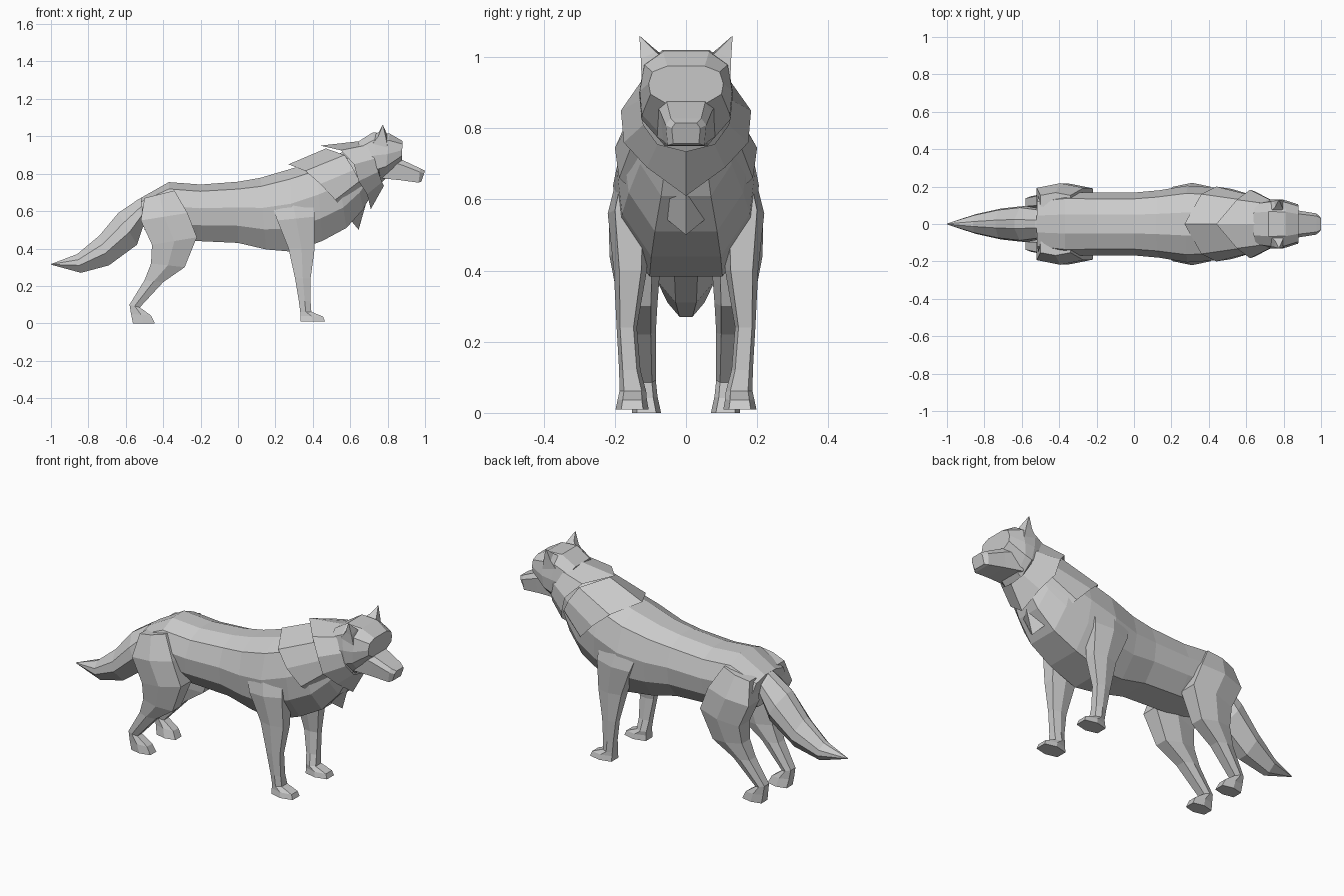
import bpy, bmesh

BODY = [(0, .3), (.12, .8), (.42, 1), (.72, .92), (1, .5)]
HEAD = [(0, .5), (.15, .9), (.45, 1), (.72, .95), (1, .45)]
MUZZLE = [(0, .75), (.25, 1), (1, .9)]
TAIL = [(0, .25), (.3, .9), (.6, 1), (1, .35)]


def loft(name, rings, cap=True, mirror=False):
    """Skin a list of closed rings with flat faces."""
    bm = bmesh.new()
    vs = [[bm.verts.new(p) for p in r] for r in rings]
    for a, b in zip(vs, vs[1:]):
        n = len(a)
        for i in range(n):
            j = (i + 1) % n
            bm.faces.new((a[i], a[j], b[j], b[i]))
    if cap:
        bm.faces.new(vs[0])
        bm.faces.new(vs[-1])
    bmesh.ops.remove_doubles(bm, verts=bm.verts, dist=1e-4)
    bmesh.ops.recalc_face_normals(bm, faces=bm.faces)
    me = bpy.data.meshes.new(name)
    bm.to_mesh(me)
    bm.free()
    ob = bpy.data.objects.new(name, me)
    bpy.context.collection.objects.link(ob)
    if mirror:
        ob.modifiers.new("Mirror", 'MIRROR').use_axis = (False, True, False)
    return ob


def ring(section, tx, tz, bx, bz, w):
    """Symmetric ring from top point to bottom point with half width w."""
    half = [(tx + (bx - tx) * t, w * f, tz + (bz - tz) * t) for t, f in section]
    return half + [(x, -y, z) for x, y, z in reversed(half)]


def collar(half):
    """Ring from a half outline whose ends lie on the centre line."""
    return half + [(x, -y, z) for x, y, z in reversed(half[1:-1])]


def leg_ring(xb, zb, xf, zf, y0, y1):
    """Six-sided leg section from back edge to front edge."""
    k = (y1 - y0) * .17
    xm, zm = (xb + xf) / 2, (zb + zf) / 2
    return [(xb, y0 + k, zb), (xb, y1 - k, zb), (xm, y1, zm),
            (xf, y1 - k, zf), (xf, y0 + k, zf), (xm, y0, zm)]


# Torso running into the neck
loft("torso", [ring(BODY, *r) for r in [
    (-.52, .67, -.50, .50, .15),
    (-.37, .755, -.36, .45, .17),
    (-.20, .742, -.22, .44, .168),
    (0, .757, 0, .43, .168),
    (.12, .778, .15, .395, .18),
    (.28, .825, .29, .383, .205),
    (.42, .87, .45, .44, .195),
    (.52, .90, .58, .51, .175),
    (.60, .93, .67, .61, .14),
    (.70, .96, .75, .76, .10)]])

# Two overlapping fur collars
loft("lower_mane", [
    collar([(.27, 0, .85), (.36, .16, .815), (.44, .2, .745),
            (.52, .188, .66), (.57, .11, .59), (.645, 0, .5)]),
    collar([(.47, 0, .935), (.57, .13, .9), (.62, .155, .82),
            (.65, .15, .76), (.68, .09, .7), (.69, 0, .66)])], cap=False)
loft("upper_mane", [
    collar([(.44, 0, .95), (.55, .13, .925), (.62, .183, .85),
            (.645, .175, .76), (.69, .11, .69), (.71, 0, .61)]),
    collar([(.66, 0, .975), (.70, .11, .955), (.73, .128, .88),
            (.75, .12, .81), (.77, .08, .755), (.78, 0, .735)])], cap=False)

# Head and muzzle
loft("head", [ring(HEAD, *r) for r in [
    (.64, .97, .72, .78, .12),
    (.72, 1.02, .765, .75, .132),
    (.81, 1.015, .785, .77, .13),
    (.88, .975, .875, .865, .105)]])
loft("muzzle", [ring(MUZZLE, *r) for r in [
    (.78, .91, .77, .775, .09),
    (.88, .873, .87, .765, .072),
    (.975, .828, .965, .752, .057),
    (1.0, .815, .98, .757, .04)]])

# Ears: pyramids pinched to a tip
tip = (.775, .13, 1.06)
loft("ear", [[(.80, .05, .985), (.72, .06, 1.0), (.72, .122, .96), (.80, .125, .94)],
             [(.795, .085, 1.015), (.755, .09, 1.025), (.75, .124, 1.0), (.79, .127, .995)],
             [tip, (.773, .128, 1.058), (.772, .13, 1.058), (.776, .131, 1.058)]],
     mirror=True)

# Tail
loft("tail", [ring(TAIL, *r) for r in [
    (-.47, .69, -.48, .56, .06),
    (-.53, .665, -.51, .51, .085),
    (-.64, .59, -.54, .42, .097),
    (-.74, .47, -.69, .31, .083),
    (-.86, .37, -.84, .27, .052),
    (-1.0, .317, -.998, .313, .003)]])

# Legs with paws
loft("front_leg", [leg_ring(*r) for r in [
    (.17, .66, .40, .70, .09, .19),
    (.21, .55, .41, .57, .10, .22),
    (.27, .40, .41, .40, .11, .203),
    (.305, .24, .388, .24, .138, .195),
    (.325, .12, .388, .12, .128, .188),
    (.333, .06, .392, .062, .112, .187),
    (.333, .04, .455, .036, .11, .192),
    (.333, .01, .465, .01, .105, .198)]], mirror=True)
loft("hind_leg", [leg_ring(*r) for r in [
    (-.50, .67, -.34, .71, .08, .168),
    (-.52, .55, -.27, .59, .07, .218),
    (-.46, .42, -.22, .46, .07, .215),
    (-.465, .32, -.285, .30, .08, .19),
    (-.50, .23, -.40, .22, .085, .168),
    (-.58, .10, -.525, .085, .085, .148),
    (-.572, .05, -.465, .042, .08, .15),
    (-.562, 0, -.445, 0, .07, .152)]], mirror=True)
